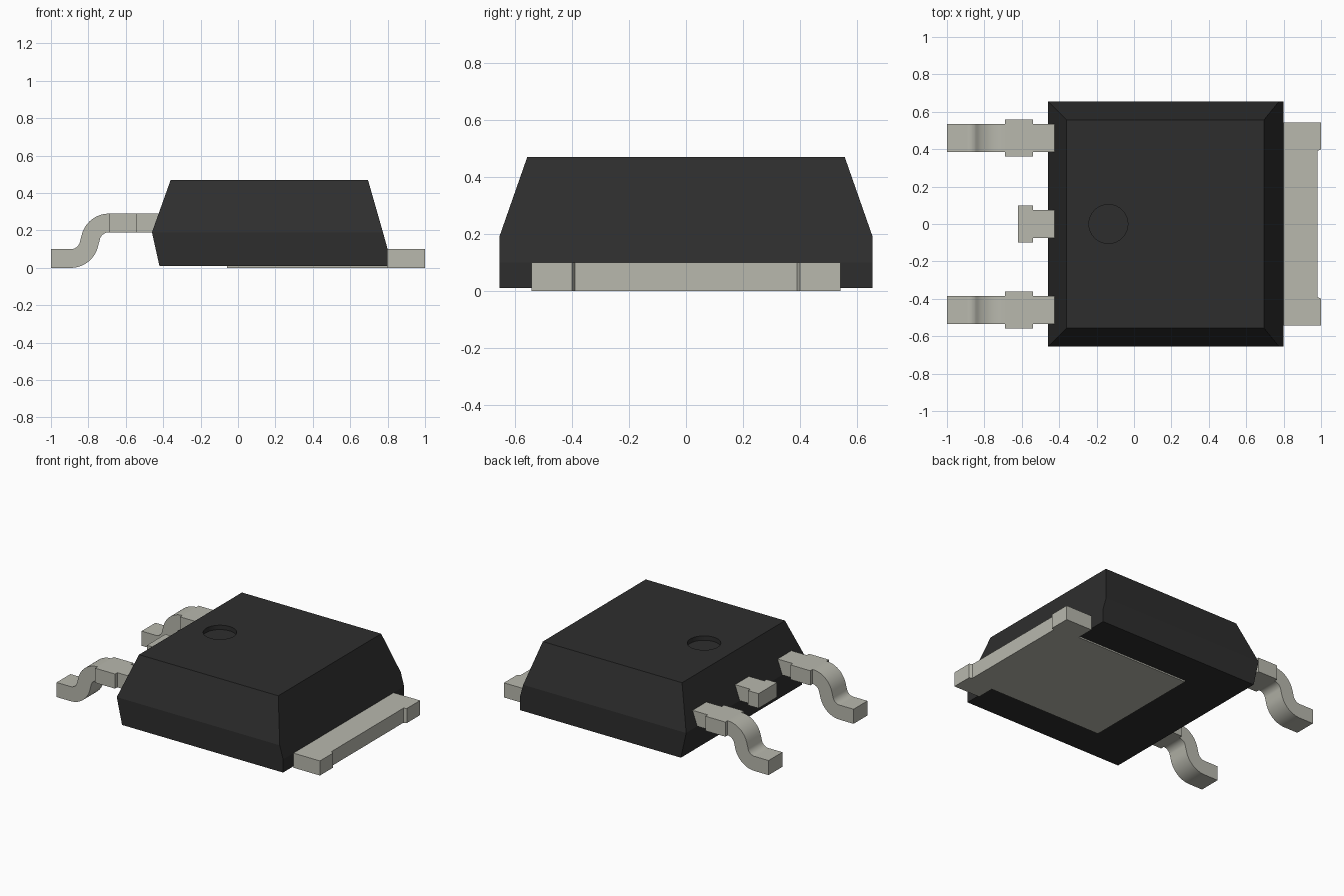
import bpy
import bmesh
import math

cube = bpy.data.objects.get("Cube")
if cube:
    bpy.data.objects.remove(cube, do_unlink=True)


def material(name, color):
    mat = bpy.data.materials.new(name)
    mat.use_nodes = True
    mat.diffuse_color = (*color, 1)
    bsdf = next(n for n in mat.node_tree.nodes if n.type == "BSDF_PRINCIPLED")
    bsdf.inputs["Base Color"].default_value = (*color, 1)
    bsdf.inputs["Roughness"].default_value = 0.6
    return mat


black = material("black plastic", (0.027, 0.027, 0.027))
metal = material("tinned metal", (0.48, 0.48, 0.42))


def prism(bm, outline, axis, low, high):
    """Extrude a 2D outline: along z (outline in xy) or along y (outline in xz)."""
    def place(p, h):
        return (p[0], p[1], h) if axis == "z" else (p[0], h, p[1])
    face = bm.faces.new([bm.verts.new(place(p, low)) for p in outline])
    ext = bmesh.ops.extrude_face_region(bm, geom=[face])
    verts = [g for g in ext["geom"] if isinstance(g, bmesh.types.BMVert)]
    shift = (0, 0, high - low) if axis == "z" else (0, high - low, 0)
    bmesh.ops.translate(bm, verts=verts, vec=shift)


def finish(name, bm, mat, angle):
    bmesh.ops.recalc_face_normals(bm, faces=bm.faces)
    mesh = bpy.data.meshes.new(name)
    bm.to_mesh(mesh)
    bm.free()
    mesh.materials.append(mat)
    obj = bpy.data.objects.new(name, mesh)
    bpy.context.collection.objects.link(obj)
    bpy.ops.object.select_all(action="DESELECT")
    bpy.context.view_layer.objects.active = obj
    obj.select_set(True)
    bpy.ops.object.shade_smooth_by_angle(angle=math.radians(angle))
    return obj


def mirrored(half):
    """Complete an xy outline symmetric about y = 0."""
    return half + [(x, -y) for x, y in reversed(half)]


# Moulded body: stacked rings of (z, left x, right x, half depth)
bm = bmesh.new()
rings = []
for z, x0, x1, d in [(0.01, -0.42, 0.8, 0.655), (0.1, -0.44, 0.8, 0.655),
                     (0.19, -0.46, 0.775, 0.655), (0.47, -0.36, 0.695, 0.557)]:
    rings.append([bm.verts.new((x, y, z))
                  for x, y in [(x0, -d), (x1, -d), (x1, d), (x0, d)]])
bm.faces.new(rings[0])
bm.faces.new(rings[-1])
for a, b in zip(rings, rings[1:]):
    for i in range(4):
        j = (i + 1) % 4
        bm.faces.new((a[i], a[j], b[j], b[i]))
body = finish("body", bm, black, 10)

# Round dimple in the top, marking the first pin
bm = bmesh.new()
circle = [(-0.137 + 0.104 * math.cos(t), 0.104 * math.sin(t))
          for t in (math.tau * i / 64 for i in range(64))]
prism(bm, circle, "z", 0.44, 0.6)
cutter = finish("dimple_cutter", bm, black, 30)
cutter.hide_render = True
cut = body.modifiers.new("dimple", "BOOLEAN")
cut.operation = "DIFFERENCE"
cut.solver = "EXACT"
cut.object = cutter
bpy.context.view_layer.objects.active = body
bpy.ops.object.modifier_apply(modifier=cut.name)
bpy.data.objects.remove(cutter, do_unlink=True)
bpy.ops.object.select_all(action="DESELECT")
body.select_set(True)
bpy.ops.object.shade_smooth_by_angle(angle=math.radians(10))

# Heat tab: narrow pad under the body, wide lip with a shallow recess outside
bm = bmesh.new()
half_tab = [(-0.06, 0.42), (0.8, 0.42), (0.8, 0.542), (1, 0.542),
            (1, 0.4), (0.98, 0.39)]
prism(bm, mirrored(half_tab), "z", 0, 0.1)
finish("heat_tab", bm, metal, 10)

# S-bend lead profile from two arcs joined by a steep straight
BEND, SWEEP, STEPS = 0.1, math.radians(75), 12
LOW_X, HIGH_X = -0.894, -0.69


def arcs(offset):
    """Path offset from the lead's centre line, from foot to shoulder."""
    angles = [SWEEP * i / STEPS for i in range(STEPS + 1)]
    low, high = BEND - offset, BEND + offset
    path = [(-1, 0.05 + offset)]
    path += [(LOW_X + low * math.sin(t), 0.15 - low * math.cos(t))
             for t in angles]
    path += [(HIGH_X - high * math.sin(t), 0.14 + high * math.cos(t))
             for t in reversed(angles)]
    return path


# Outer leads: bent foot, wide shoulder, narrow neck entering the body
for name, y in (("right_lead", -0.46), ("left_lead", 0.46)):
    bm = bmesh.new()
    prism(bm, arcs(-0.05) + arcs(0.05)[::-1], "y", y - 0.075, y + 0.075)
    shoulder = mirrored([(HIGH_X, 0.1), (-0.54, 0.1), (-0.54, 0.075), (-0.38, 0.075)])
    prism(bm, [(x, y + v) for x, v in shoulder], "z", 0.19, 0.29)
    finish(name, bm, metal, 30)

# Middle lead: cropped stub
bm = bmesh.new()
prism(bm, mirrored([(-0.62, 0.1), (-0.54, 0.1), (-0.54, 0.075), (-0.38, 0.075)]),
      "z", 0.19, 0.29)
finish("middle_lead", bm, metal, 30)
